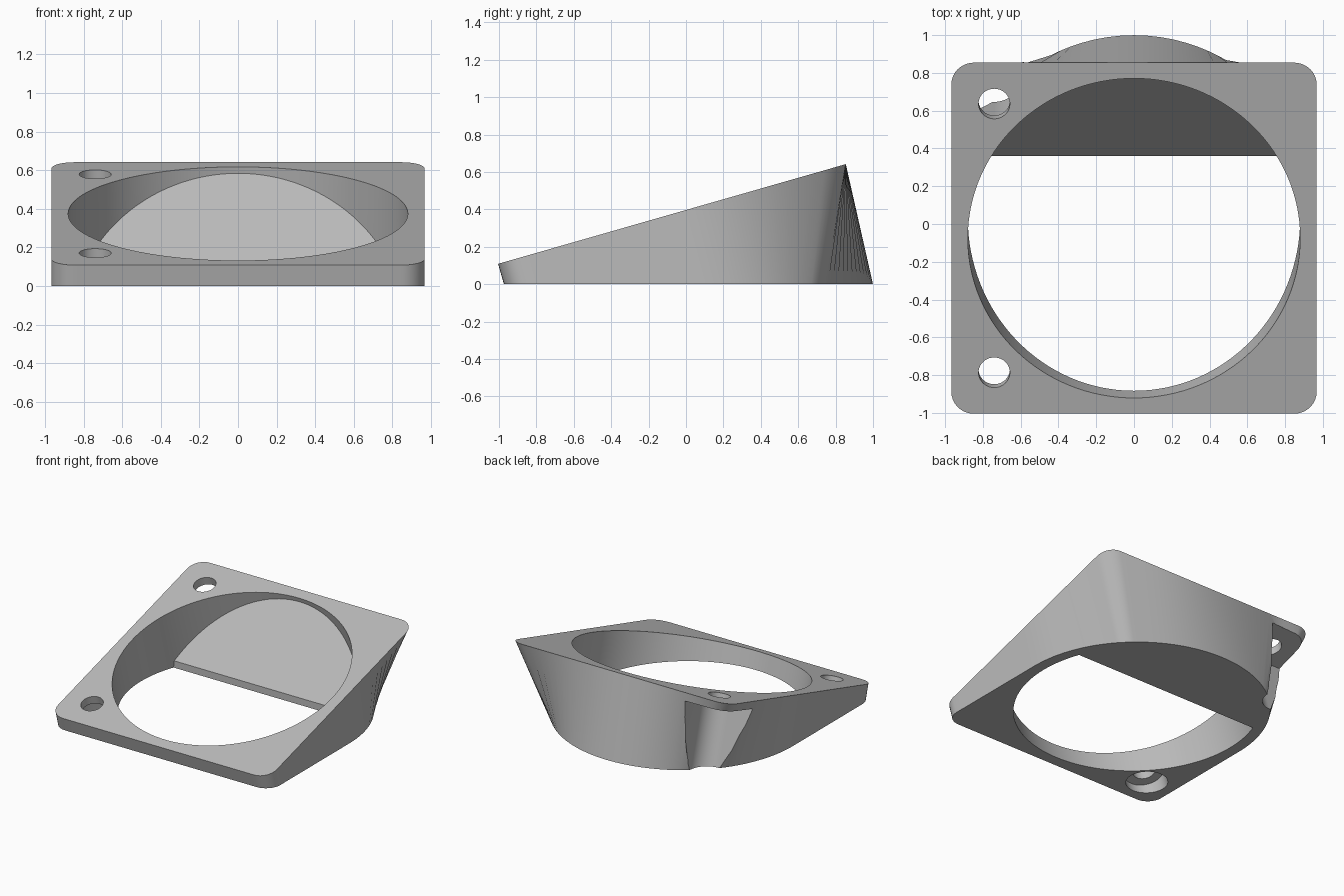
import bpy, bmesh
from math import radians, cos, sin, tan, atan2, pi
from mathutils import Matrix, Vector

cube = bpy.data.objects.get("Cube")
if cube:
    bpy.data.objects.remove(cube, do_unlink=True)

HALF, CORNER, BORE = 0.967, 0.12, 0.88
HOLE, HOLE_R, RECESS_R, FLANGE = 0.74, 0.083, 0.15, 0.065
TILT = radians(16)
PLATE = Matrix.Translation((0, -0.075, 0.375)) @ Matrix.Rotation(TILT, 4, 'X')
CENTRE_Y = -0.075 + 0.375 * tan(TILT)

grey = bpy.data.materials.new("plain_grey")
grey.use_nodes = True
grey.diffuse_color = (0.5, 0.5, 0.5, 1)
grey.node_tree.nodes["Principled BSDF"].inputs["Base Color"].default_value = (0.5, 0.5, 0.5, 1)


def loft(name, lower, upper):
    """Closed solid between two matching rings of points."""
    bm = bmesh.new()
    a = [bm.verts.new(p) for p in lower]
    b = [bm.verts.new(p) for p in upper]
    n = len(a)
    for i in range(n):
        j = (i + 1) % n
        bm.faces.new((a[i], a[j], b[j], b[i]))
    bm.faces.new(a[::-1])
    bm.faces.new(b)
    bmesh.ops.recalc_face_normals(bm, faces=bm.faces)
    mesh = bpy.data.meshes.new(name)
    bm.to_mesh(mesh)
    bm.free()
    mesh.materials.append(grey)
    obj = bpy.data.objects.new(name, mesh)
    bpy.context.collection.objects.link(obj)
    return obj


def prism(name, outline, low, high, matrix=PLATE):
    """Extrude an outline along the local z of a frame."""
    return loft(name, [matrix @ Vector((x, y, low)) for x, y in outline],
                [matrix @ Vector((x, y, high)) for x, y in outline])


def arc(x, y, r, start, end, steps):
    return [(x + r * cos(radians(start + (end - start) * i / steps)),
             y + r * sin(radians(start + (end - start) * i / steps))) for i in range(steps + 1)]


def circle(x, y, r, steps):
    return arc(x, y, r, 0, 360, steps)[:-1]


def cut(target, cutter):
    mod = target.modifiers.new("cut", 'BOOLEAN')
    mod.operation, mod.solver, mod.object = 'DIFFERENCE', 'EXACT', cutter
    bpy.context.view_layer.objects.active = target
    bpy.ops.object.modifier_apply(modifier=mod.name)
    bpy.data.objects.remove(cutter, do_unlink=True)


# Rounded square outline, with extra points along the straight sides
corners = []
inner = HALF - CORNER
for k, (sx, sy) in enumerate([(1, 1), (-1, 1), (-1, -1), (1, -1)]):
    corners += arc(sx * inner, sy * inner, CORNER, 90 * k, 90 * k + 90, 8)
square = []
for p, q in zip(corners, corners[1:] + corners[:1]):
    p, q = Vector(p), Vector(q)
    steps = 24 if (q - p).length > 0.5 else 1
    square += [p.lerp(q, i / steps) for i in range(steps)]

# Body: tilted square top blends to a base that is square in front, round behind
top, base = [], []
axis = PLATE.to_3x3() @ Vector((0, 0, 1))
for p in square:
    t = PLATE @ Vector((p.x, p.y, 0))
    top.append(t)
    if p.y > 0:
        angle = atan2(p.y, p.x)
        base.append(Vector((HALF * cos(angle), CENTRE_Y + HALF * sin(angle), 0)))
    else:
        base.append(t - axis * (t.z / axis.z))
body = loft("tilted_adapter_body", base, top)

# Main bore, leaving a sloped ramp across the back of the opening
bore = prism("bore_cutter", circle(0, 0, BORE, 128), -1, 0.5)
side = [(0.36, -1), (0.36, 0.055), (0.785, 0.59), (1.5, 1.49), (1.5, -1)]
ramp = loft("ramp_shape", [(-1.5, y, z) for y, z in side], [(1.5, y, z) for y, z in side])
cut(bore, ramp)
cut(body, bore)

# Screw holes with a recess in front and an open corner notch behind
for v in (-HOLE, HOLE):
    cut(body, prism("hole_cutter", circle(-HOLE, v, HOLE_R, 40), -1, 0.5))
cut(body, prism("recess_cutter", circle(-HOLE, -HOLE, RECESS_R, 48), -1, -FLANGE))
notch = arc(-HOLE, HOLE, RECESS_R, -90, 0, 14)
notch += [(RECESS_R - HOLE, 1.5), (-1.5, 1.5), (-1.5, HOLE - RECESS_R)]
cut(body, prism("notch_cutter", notch, -1, -FLANGE))

# Smooth walls with crisp rims
bpy.ops.object.select_all(action='DESELECT')
body.select_set(True)
bpy.context.view_layer.objects.active = body
bpy.ops.object.shade_smooth_by_angle(angle=radians(30))
